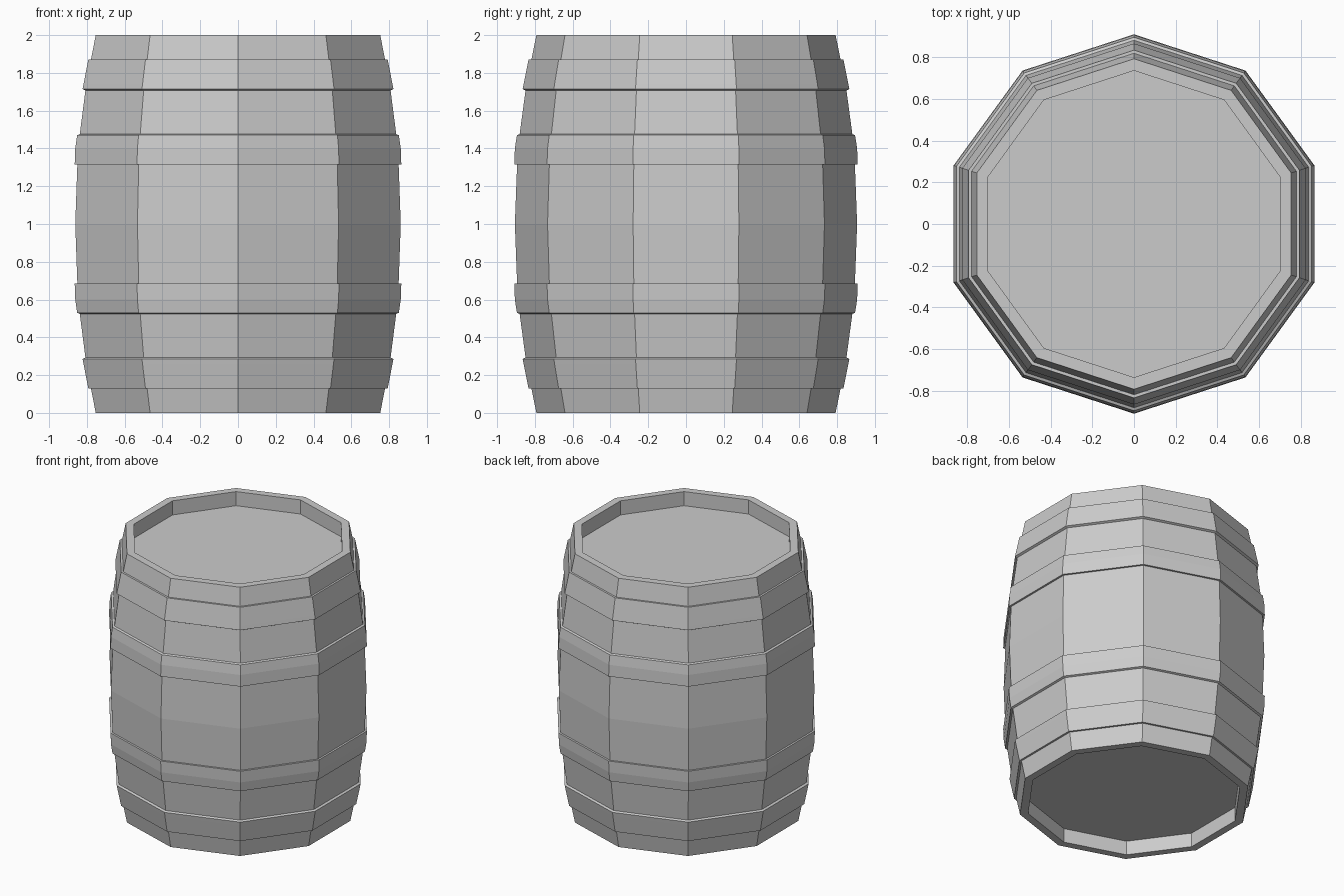
import bpy, bmesh, math

if "Cube" in bpy.data.objects:
    bpy.data.objects.remove(bpy.data.objects["Cube"])

SIDES = 10
# outer stave profile, lower half: (height, corner radius), mirrored about z = 1
HALF = [(0, 0.792), (0.26, 0.845), (0.6, 0.891), (1, 0.906)]
STAVES = HALF + [(2 - z, r) for z, r in HALF[-2::-1]]


def radius_at(z):
    for (z0, r0), (z1, r1) in zip(STAVES, STAVES[1:]):
        if z0 <= z <= z1:
            return r0 + (r1 - r0) * (z - z0) / (z1 - z0)


def lathe(name, profile, closed):
    """Spin a (z, radius) profile; either close it as a ring or cap both ends."""
    bm = bmesh.new()
    rings = []
    for z, r in profile:
        angles = [math.pi / 2 + math.tau * i / SIDES for i in range(SIDES)]
        rings.append([bm.verts.new((r * math.cos(a), r * math.sin(a), z)) for a in angles])
    pairs = list(zip(rings, rings[1:]))
    if closed:
        pairs.append((rings[-1], rings[0]))
    else:
        bm.faces.new(rings[0])
        bm.faces.new(rings[-1])
    for lo, hi in pairs:
        for i in range(SIDES):
            j = (i + 1) % SIDES
            bm.faces.new((lo[i], lo[j], hi[j], hi[i]))
    bmesh.ops.recalc_face_normals(bm, faces=bm.faces)
    mesh = bpy.data.meshes.new(name)
    bm.to_mesh(mesh)
    bm.free()
    obj = bpy.data.objects.new(name, mesh)
    bpy.context.collection.objects.link(obj)
    return obj


# barrel body with recessed lids at both ends
RIM, DEPTH = 0.735, 0.105
lathe("barrel_body",
      [(DEPTH, RIM), (0, RIM)] + STAVES + [(2, RIM), (2 - DEPTH, RIM)], False)


# metal hoops that follow the stave curve, with one slightly slanted end
def hoop(name, z0, bend, z1, slant0, slant1, flip):
    t, sink = 0.015, 0.01
    outer = [(z0 + slant0, radius_at(z0) + t), (bend, radius_at(bend) + t),
             (z1 - slant1, radius_at(z1) + t)]
    inner = [(z1, radius_at(z1) - sink), (bend, radius_at(bend) - sink),
             (z0, radius_at(z0) - sink)]
    profile = [(2 - z if flip else z, r) for z, r in outer + inner]
    lathe(name, profile, True)


for side, flip in (("lower", False), ("upper", True)):
    hoop(side + "_end_hoop", 0.13, 0.26, 0.298, 0, 0.012, flip)
    hoop(side + "_middle_hoop", 0.52, 0.6, 0.685, 0.01, 0, flip)
